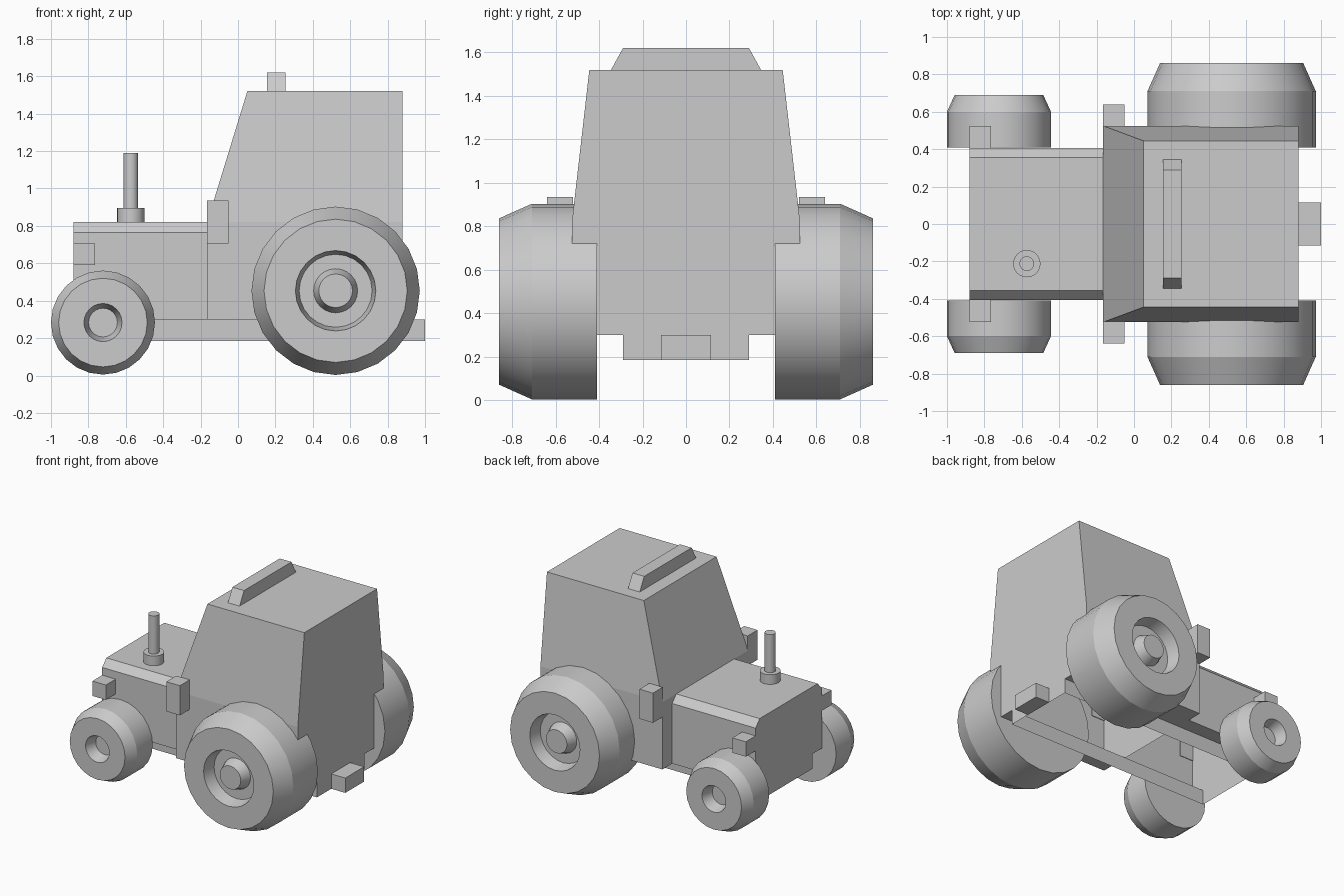
import bpy, bmesh, math

if "Cube" in bpy.data.objects:
    bpy.data.objects.remove(bpy.data.objects["Cube"])

grey = bpy.data.materials.new("plain grey")
grey.use_nodes = True
grey.diffuse_color = (0.6, 0.6, 0.6, 1)
grey.node_tree.nodes["Principled BSDF"].inputs["Base Color"].default_value = (0.6, 0.6, 0.6, 1)


def loft(name, rings, start=True, end=True, closed=True, smooth=False, mirror=False):
    """Skin a list of matching point rings, with optional end caps."""
    bm = bmesh.new()
    loops = [[bm.verts.new(p) for p in ring] for ring in rings]
    n = len(loops[0])
    for a, b in zip(loops, loops[1:]):
        for i in range(n if closed else n - 1):
            j = (i + 1) % n
            bm.faces.new((a[i], a[j], b[j], b[i]))
    if start:
        bm.faces.new(loops[0])
    if end:
        bm.faces.new(loops[-1])
    bmesh.ops.recalc_face_normals(bm, faces=bm.faces)
    mesh = bpy.data.meshes.new(name)
    bm.to_mesh(mesh)
    bm.free()
    mesh.materials.append(grey)
    ob = bpy.data.objects.new(name, mesh)
    bpy.context.collection.objects.link(ob)
    if mirror:
        mod = ob.modifiers.new("Mirror", "MIRROR")
        mod.use_axis = (False, True, False)
        mod.use_clip = False
    if smooth:
        bpy.ops.object.select_all(action="DESELECT")
        ob.select_set(True)
        bpy.context.view_layer.objects.active = ob
        bpy.ops.object.shade_smooth_by_angle(angle=math.radians(20))
    return ob


def rect(z, x0, x1, y0, y1):
    return [(x0, y0, z), (x1, y0, z), (x1, y1, z), (x0, y1, z)]


def box(name, x, y, z, **kw):
    return loft(name, [rect(z[0], *x, *y), rect(z[1], *x, *y)], **kw)


def circle(r, n=24):
    return [(r * math.cos(2 * math.pi * i / n), r * math.sin(2 * math.pi * i / n)) for i in range(n)]


def wheel(name, x, z, profile):
    rings = [[(x + u, y, z + v) for u, v in circle(r)] for y, r in profile]
    return loft(name, rings, smooth=True, mirror=True)


def upright(name, x, y, z0, z1, r):
    rings = [[(x + u, y + v, z) for u, v in circle(r)] for z in (z0, z1)]
    return loft(name, rings, smooth=True)


# Chassis frame, open underneath
box("chassis", (-0.88, 0.88), (-0.29, 0.29), (0.185, 0.30), start=False, end=False)

# Bonnet: chamfered section run along x, open in the middle underneath
half = [(0.29, 0.30), (0.405, 0.30), (0.405, 0.765), (0.355, 0.82)]
section = half + [(-y, z) for y, z in reversed(half)]
loft("bonnet", [[(x, y, z) for y, z in section] for x in (-0.88, -0.165)],
     end=False, closed=False)

# Cab: underside rim, straight lower walls, tapered upper walls, roof
loft("cab", [rect(0.30, -0.165, 0.88, -0.29, 0.29),
             rect(0.30, -0.165, 0.88, -0.525, 0.525),
             rect(0.82, -0.165, 0.88, -0.525, 0.525),
             rect(1.52, 0.05, 0.88, -0.445, 0.445)], start=False)

# Roof light bar
loft("roof_bar", [rect(1.52, 0.155, 0.255, -0.345, 0.345),
                  rect(1.62, 0.155, 0.255, -0.29, 0.29)])

# Small blocks
box("tow_hitch", (0.88, 1.0), (-0.115, 0.115), (0.185, 0.30))
box("headlights", (-0.88, -0.765), (0.40, 0.525), (0.59, 0.705), mirror=True)
box("side_mirrors", (-0.165, -0.05), (0.52, 0.64), (0.705, 0.935), mirror=True)

# Exhaust
upright("exhaust_base", -0.573, -0.212, 0.82, 0.895, 0.073)
upright("exhaust_pipe", -0.573, -0.212, 0.895, 1.19, 0.039)

# Wheels: profile of (y, radius) from the inner face to the hub centre
wheel("rear_wheels", 0.522, 0.453,
      [(0.41, 0.45), (0.71, 0.45), (0.86, 0.383), (0.86, 0.215),
       (0.76, 0.195), (0.76, 0.118), (0.84, 0.09)])
wheel("front_wheels", -0.722, 0.283,
      [(0.41, 0.278), (0.60, 0.278), (0.69, 0.237), (0.69, 0.102), (0.60, 0.077)])
